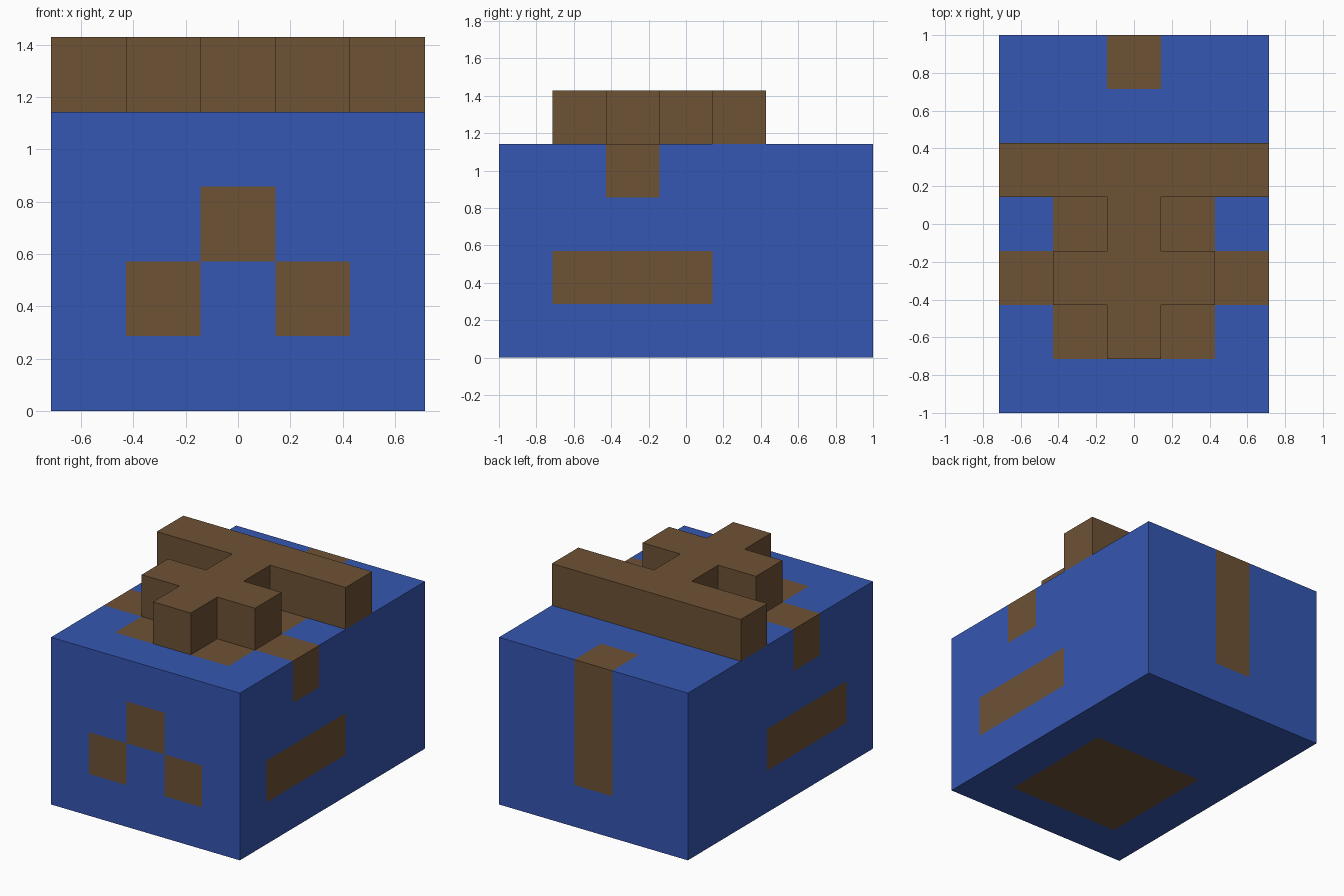
import bpy
import bmesh
from math import floor
from mathutils import Vector

UNIT = 2 / 7            # one block
NX, NY, NZ = 5, 7, 4    # body size in blocks

if "Cube" in bpy.data.objects:
    bpy.data.objects.remove(bpy.data.objects["Cube"], do_unlink=True)


def make_material(name, colour):
    mat = bpy.data.materials.new(name)
    mat.use_nodes = True
    mat.diffuse_color = colour
    mat.node_tree.nodes["Principled BSDF"].inputs["Base Color"].default_value = colour
    return mat


blue = make_material("blue", (0.036, 0.095, 0.445, 1))
brown = make_material("brown", (0.156, 0.084, 0.036, 1))


def finish(bm, name, materials):
    bmesh.ops.recalc_face_normals(bm, faces=bm.faces)
    mesh = bpy.data.meshes.new(name)
    bm.to_mesh(mesh)
    bm.free()
    for mat in materials:
        mesh.materials.append(mat)
    obj = bpy.data.objects.new(name, mesh)
    bpy.context.collection.objects.link(obj)
    return obj


def is_brown(cell, normal):
    """Pattern on each side; a is the distance from the centre column."""
    i, j, k = cell
    a = abs(i - 2)
    if normal.z > 0.5:      # top: cross, bar and back patch
        return (j in (1, 3) and a < 2) or j in (2, 4) or (j == 6 and a == 0)
    if normal.z < -0.5:     # underside square
        return a < 2 and 1 <= j <= 3
    if normal.y < -0.5:     # front: three squares
        return (a == 0 and k == 2) or (a == 1 and k == 1)
    if normal.y > 0.5:      # back: upright stripe
        return a == 0 and k >= 1
    return (k == 1 and 1 <= j <= 3) or (k == 3 and j == 2)   # both sides


# Body: a box cut along the block grid
bm = bmesh.new()
bmesh.ops.create_cube(bm, size=1)
size = Vector((NX, NY, NZ)) * UNIT
corner = Vector((-size.x / 2, -size.y / 2, 0))
for v in bm.verts:
    v.co = Vector((v.co.x * size.x, v.co.y * size.y, (v.co.z + 0.5) * size.z))
for axis, count in enumerate((NX, NY, NZ)):
    normal = Vector([float(n == axis) for n in range(3)])
    for step in range(1, count):
        bmesh.ops.bisect_plane(bm, geom=bm.verts[:] + bm.edges[:] + bm.faces[:],
                               plane_co=corner + normal * step * UNIT, plane_no=normal)
bm.normal_update()
for face in bm.faces:
    inside = face.calc_center_median() - face.normal * UNIT / 2 - corner
    cell = [floor(c / UNIT) for c in inside]
    face.material_index = int(is_brown(cell, face.normal))
finish(bm, "body", [blue, brown])

# Raised cross and bar: a mirrored outline pulled up one block
half = [(.5, -2.5), (.5, -1.5), (1.5, -1.5), (1.5, -.5),
        (.5, -.5), (.5, .5), (2.5, .5), (2.5, 1.5)]
outline = half + [(-x, y) for x, y in reversed(half)]
bm = bmesh.new()
base = bm.faces.new([bm.verts.new((x * UNIT, y * UNIT, NZ * UNIT)) for x, y in outline])
pulled = bmesh.ops.extrude_face_region(bm, geom=[base], use_keep_orig=True)
bmesh.ops.translate(bm, vec=(0, 0, UNIT),
                    verts=[g for g in pulled["geom"] if isinstance(g, bmesh.types.BMVert)])
finish(bm, "raised_cross", [brown])
